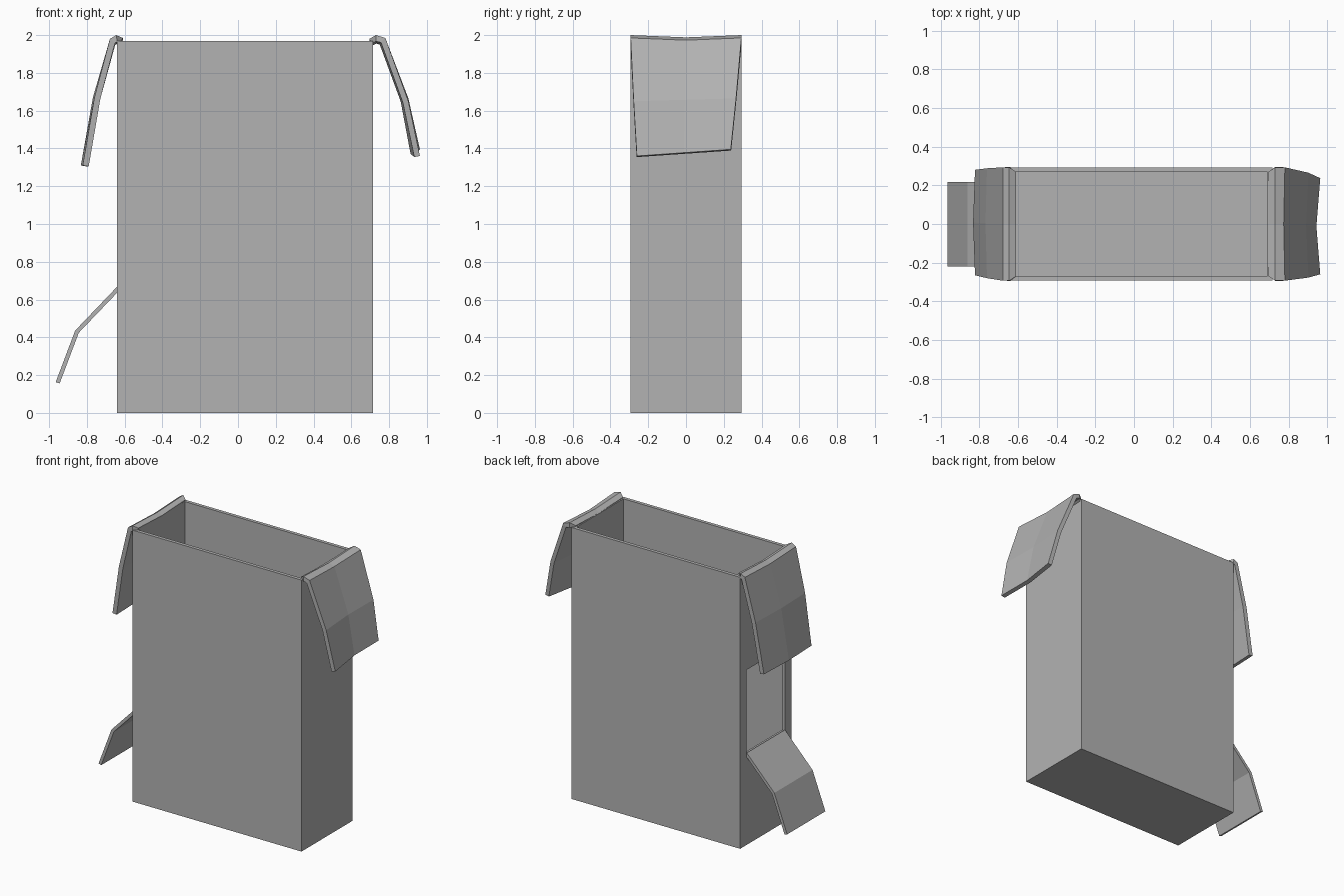
import bpy, bmesh

if "Cube" in bpy.data.objects:
    bpy.data.objects.remove(bpy.data.objects["Cube"], do_unlink=True)

grey = bpy.data.materials.new("plain grey")
grey.use_nodes = True
colour = (0.45, 0.45, 0.45, 1)
grey.diffuse_color = colour
grey.node_tree.nodes["Principled BSDF"].inputs["Base Color"].default_value = colour

X0, X1, Y0, Y1, TOP = -0.64, 0.715, -0.293, 0.293, 1.97
WALL = 0.025


def block(name, lo, hi):
    """Axis-aligned block between two corners."""
    bm = bmesh.new()
    bmesh.ops.create_cube(bm, size=1)
    for v in bm.verts:
        v.co = [lo[i] if v.co[i] < 0 else hi[i] for i in range(3)]
    return finish(name, bm)


def finish(name, bm):
    mesh = bpy.data.meshes.new(name)
    bm.to_mesh(mesh)
    bm.free()
    mesh.materials.append(grey)
    obj = bpy.data.objects.new(name, mesh)
    bpy.context.collection.objects.link(obj)
    return obj


def cut(target, cutter):
    """Subtract the cutter and discard it."""
    cutter.hide_render = True
    mod = target.modifiers.new("cut", "BOOLEAN")
    mod.operation, mod.solver, mod.object = "DIFFERENCE", "EXACT", cutter
    bpy.context.view_layer.objects.active = target
    bpy.ops.object.modifier_apply(modifier=mod.name)
    bpy.data.objects.remove(cutter, do_unlink=True)


def flap(name, rows, thickness):
    """Loft rows of (x, z, front y, back y, middle dx, middle dz, back dz)."""
    bm = bmesh.new()
    grid = []
    for x, z, front, back, dx, dz, tilt in rows:
        grid.append([bm.verts.new(p) for p in (
            (x, front, z),
            (x + dx, (front + back) / 2, z + dz + tilt / 2),
            (x, back, z + tilt))])
    for a, b in zip(grid, grid[1:]):
        for c in range(2):
            quad = [a[c], a[c + 1], b[c + 1], b[c]]
            bm.faces.new(quad if rows[0][0] < 0 else quad[::-1])
    obj = finish(name, bm)
    mod = obj.modifiers.new("thickness", "SOLIDIFY")
    mod.thickness, mod.offset, mod.use_even_offset = thickness, -1, True
    return obj


# Hollow open-topped box with a window in one narrow side
box = block("box_body", (X0, Y0, 0), (X1, Y1, TOP))
cut(box, block("cavity", (X0 + WALL, Y0 + WALL, WALL),
               (X1 - WALL, Y1 - WALL, TOP + 0.1)))
cut(box, block("window", (X0 - 0.1, -0.22, 0.66), (X0 + 0.1, 0.22, 1.27)))

# Folded-out flaps at the rim
flap("top_flap_right", [
    (-0.61, 1.985, -0.27, 0.27, 0, -0.012, 0),
    (-0.645, 2.0, -0.293, 0.293, 0, -0.012, 0),
    (-0.678, 1.98, -0.293, 0.293, 0, -0.012, 0),
    (-0.76, 1.67, -0.28, 0.288, -0.008, 0, 0),
    (-0.822, 1.31, -0.265, 0.28, -0.01, 0, 0)], 0.032)
flap("top_flap_left", [
    (0.695, 1.98, -0.27, 0.27, 0, -0.01, 0),
    (0.73, 2.0, -0.293, 0.293, 0, -0.012, 0),
    (0.78, 1.985, -0.293, 0.293, -0.006, -0.012, 0),
    (0.902, 1.65, -0.277, 0.265, -0.012, 0, 0.015),
    (0.963, 1.36, -0.26, 0.237, -0.02, 0, 0.035)], 0.03)

# Flap folded down from the window
flap("window_flap", [
    (-0.64, 0.668, -0.22, 0.218, 0, 0, 0),
    (-0.862, 0.436, -0.22, 0.218, 0, 0, 0),
    (-0.965, 0.163, -0.22, 0.218, 0, 0, 0)], 0.022)
